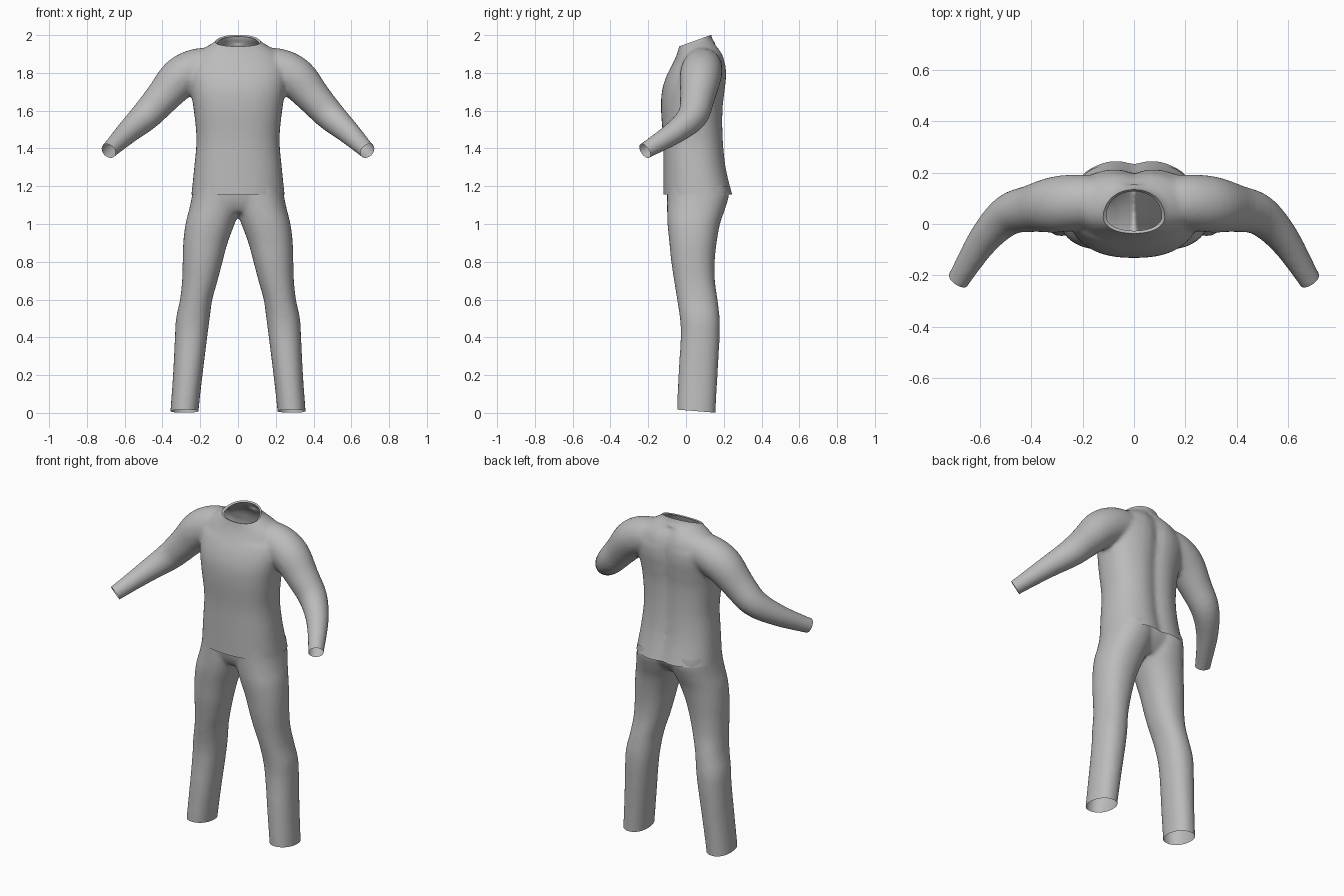
import bpy, bmesh, math
from mathutils import Vector

if "Cube" in bpy.data.objects:
    bpy.data.objects.remove(bpy.data.objects["Cube"])

cloth = bpy.data.materials.new("grey_cloth")
cloth.diffuse_color = (0.5, 0.5, 0.5, 1)
cloth.use_nodes = True
cloth.node_tree.nodes["Principled BSDF"].inputs["Base Color"].default_value = cloth.diffuse_color
N = 40


def resample(rows, steps=4):
    """Catmull-Rom smoothing of a short table of rows."""
    out = []
    for i in range(len(rows) - 1):
        a, b, c, d = (rows[max(0, min(len(rows) - 1, i + k))] for k in (-1, 0, 1, 2))
        for s in range(steps):
            t = s / steps
            out.append([0.5 * (2 * q + (r - p) * t + (2 * p - 5 * q + 4 * r - w) * t * t
                               + (3 * q - p - 3 * r + w) * t ** 3)
                        for p, q, r, w in zip(a, b, c, d)])
    return out + [list(rows[-1])]


def loft(bm, rings):
    """Closed tube through a list of point rings."""
    rows = [[bm.verts.new(p) for p in ring] for ring in rings]
    faces = [bm.faces.new(rows[0]), bm.faces.new(rows[-1])]
    for lo, hi in zip(rows, rows[1:]):
        for i in range(N):
            j = (i + 1) % N
            faces.append(bm.faces.new((lo[i], lo[j], hi[j], hi[i])))
    bmesh.ops.recalc_face_normals(bm, faces=faces)


def oval(z, x0, x1, y0, y1, power=2.0, groove=0.0):
    """Level superellipse ring, optionally with a dent down the middle of the back."""
    ring = []
    for i in range(N):
        a = 2 * math.pi * i / N
        c, s = math.cos(a), math.sin(a)
        x = (x0 + x1) / 2 + (x1 - x0) / 2 * math.copysign(abs(c) ** (2 / power), c)
        y = (y0 + y1) / 2 + (y1 - y0) / 2 * math.copysign(abs(s) ** (2 / power), s)
        if s > 0:
            y -= groove * math.exp(-(x / 0.045) ** 2)
        ring.append((x, y, z))
    return ring


def tube(path, side):
    """Round rings along a path of (x, y, z, radius)."""
    pts = [Vector((p[0] * side, p[1], p[2])) for p in path]
    rings = []
    for i, p in enumerate(pts):
        d = (pts[min(i + 1, len(pts) - 1)] - pts[max(i - 1, 0)]).normalized()
        u = d.cross(Vector((0, 1, 0))).normalized()
        v = d.cross(u)
        r = path[i][3]
        rings.append([p + r * (u * math.cos(2 * math.pi * k / N) + v * math.sin(2 * math.pi * k / N))
                      for k in range(N)])
    return rings


def garment(name, bm, cuts, smooth):
    """Fuse the tubes into one cloth surface, then cut the openings."""
    me = bpy.data.meshes.new(name)
    bm.to_mesh(me)
    ob = bpy.data.objects.new(name, me)
    bpy.context.collection.objects.link(ob)
    rm = ob.modifiers.new("fuse", 'REMESH')
    rm.mode, rm.voxel_size = 'VOXEL', 0.011
    sm = ob.modifiers.new("soften", 'SMOOTH')
    sm.factor, sm.iterations = 0.5, smooth
    dg = bpy.context.evaluated_depsgraph_get()
    fused = bpy.data.meshes.new_from_object(ob.evaluated_get(dg))
    ob.modifiers.clear()
    bm.clear()
    bm.from_mesh(fused)
    for co, no, fold in cuts:
        cut = bmesh.ops.bisect_plane(bm, geom=bm.verts[:] + bm.edges[:] + bm.faces[:], dist=1e-5,
                                     plane_co=co, plane_no=no, clear_outer=True)["geom_cut"]
        if fold:  # narrow rim turned inward
            edges = [e for e in cut if isinstance(e, bmesh.types.BMEdge)]
            new = bmesh.ops.extrude_edge_only(bm, edges=edges)["geom"]
            rim = [v for v in new if isinstance(v, bmesh.types.BMVert)]
            mid = sum((v.co for v in rim), Vector()) / len(rim)
            for v in rim:
                v.co = mid + (v.co - mid) * 0.9 - Vector(no).normalized() * 0.006
    for f in bm.faces:
        f.smooth = True
        f.material_index = 0
    ob.data = fused
    bm.to_mesh(fused)
    bm.free()
    fused.materials.clear()
    fused.materials.append(cloth)
    for o in bpy.context.selected_objects:
        o.select_set(False)
    ob.select_set(True)
    bpy.context.view_layer.objects.active = ob
    bpy.ops.object.shade_smooth_by_angle(angle=math.radians(50))
    return ob


# Shirt body: height, half width, front y, back y
body = [(1.09, .255, -.12, .275), (1.155, .247, -.12, .252), (1.3, .232, -.12, .217),
        (1.45, .22, -.122, .202), (1.6, .234, -.132, .2), (1.7, .25, -.128, .21),
        (1.78, .262, -.105, .218), (1.85, .255, -.07, .213), (1.9, .225, -.048, .198),
        (1.94, .165, -.037, .172), (1.97, .118, -.032, .145), (2.0, .103, -.032, .134),
        (2.05, .103, -.032, .13)]
# Sleeve: centre and radius
sleeve = [(.12, .09, 1.84, .095), (.22, .085, 1.82, .108), (.31, .075, 1.77, .109),
          (.4, .06, 1.67, .092), (.49, .035, 1.572, .08), (.585, -.06, 1.485, .062),
          (.685, -.218, 1.387, .044), (.73, -.29, 1.345, .044)]
bm = bmesh.new()
loft(bm, [oval(z, -w, w, f, b, 2.4 if z < 1.85 else 2.1, 0.02 if z < 1.95 else 0)
          for z, w, f, b in resample(body)])
for side in (1, -1):
    loft(bm, tube(resample(sleeve), side))
garment("shirt", bm, [
    ((0, 0, 1.155), (0, 0, -1), False),
    ((0, .13, 2.0), (0, -.36, 1), True),
    ((.685, -.218, 1.387), (.5, -.72, -.48), False),
    ((-.685, -.218, 1.387), (-.5, -.72, -.48), False)], 9)

# Trouser leg: height, inner x, outer x, front y, back y
leg = [(-.05, .212, .36, -.047, .157), (.02, .208, .357, -.047, .157), (.2, .188, .344, -.04, .167),
       (.4, .163, .334, -.028, .178), (.5, .15, .328, -.032, .178), (.6, .136, .307, -.047, .167),
       (.7, .108, .296, -.063, .153), (.8, .082, .293, -.078, .152), (.9, .055, .29, -.088, .162),
       (1.0, .018, .278, -.098, .18), (1.08, -.01, .258, -.1, .207), (1.16, -.02, .242, -.1, .228),
       (1.26, -.02, .23, -.1, .215)]
# Hips: height, half width, front y, back y
hips = [(1.06, .17, -.06, .15), (1.1, .22, -.085, .19), (1.16, .24, -.1, .22), (1.26, .23, -.1, .21)]
bm = bmesh.new()
for side in (1, -1):
    loft(bm, [oval(z, i * side, o * side, f, b, 2.2) for z, i, o, f, b in resample(leg)])
loft(bm, [oval(z, -w, w, f, b, 2.3) for z, w, f, b in resample(hips)])
garment("trousers", bm, [
    ((0, 0, 1.2), (0, 0, 1), False),
    ((0, .157, .001), (0, -.08, -1), False)], 8)
